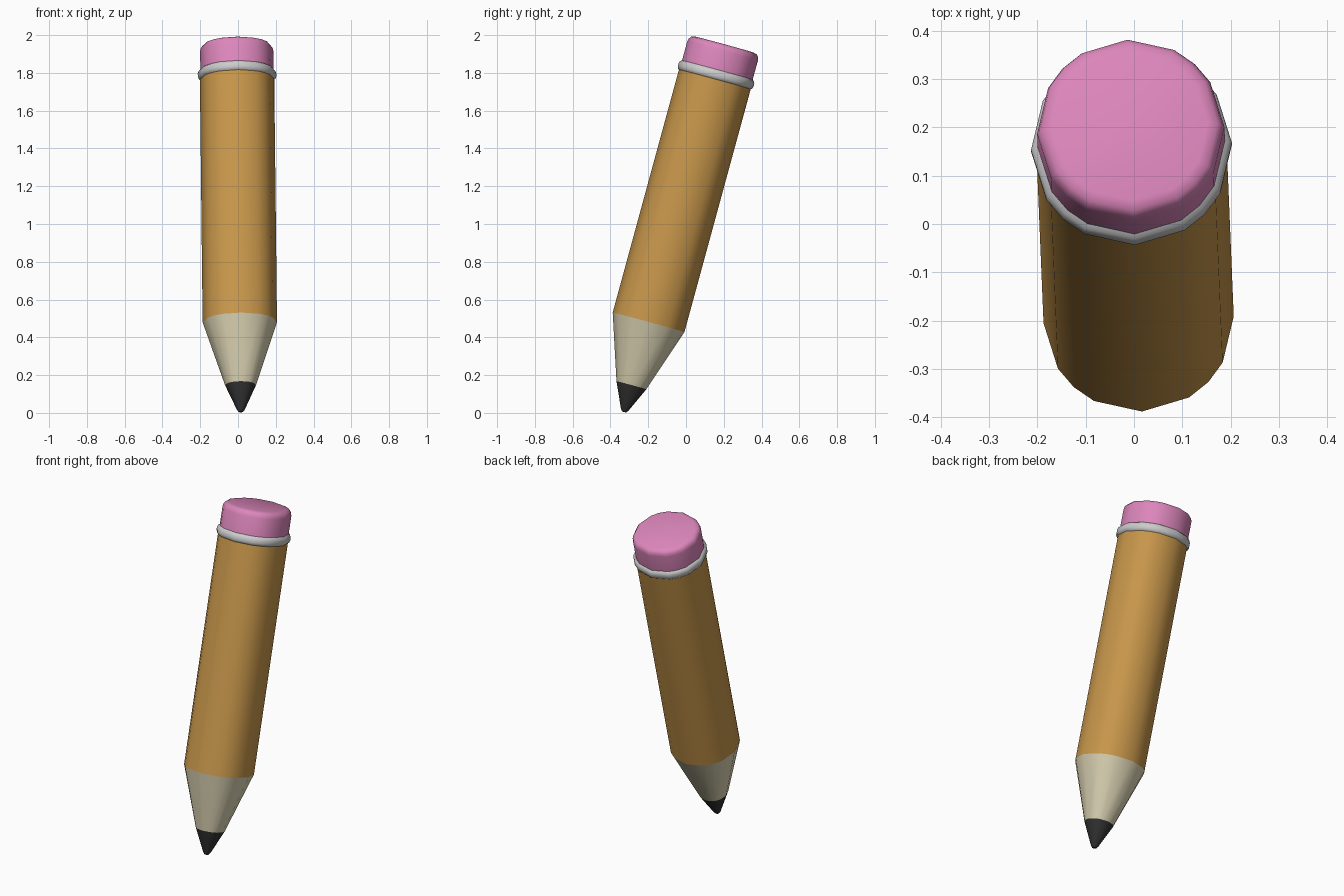
import bpy
import bmesh
from math import cos, sin, radians
from mathutils import Vector

if "Cube" in bpy.data.objects:
    bpy.data.objects.remove(bpy.data.objects["Cube"])

# Pencil axis, leaning back from the tip to the middle of the eraser's end
TIP = Vector((0.015, -0.329, 0.0))
END = Vector((-0.007, 0.203, 1.95))
AXIS = (END - TIP).normalized()
LENGTH = (END - TIP).length
SIDE = (Vector((1, 0, 0)) - AXIS * AXIS.x).normalized()
BACK = AXIS.cross(SIDE)

# Sixteen-sided cross-section with closer corners on the diagonals
ANGLES = [radians(90 * q + a + 2) for q in range(4) for a in (0, 30, 45, 60)]


def lathe(name, profile, color=None, angle=35):
    """Sweep (distance from tip, radius) points around the axis; radius 0 closes an end."""
    bm = bmesh.new()
    rings = []
    for t, r in profile:
        c = TIP + AXIS * t
        if r == 0:
            rings.append([bm.verts.new(c)] * len(ANGLES))
        else:
            rings.append([bm.verts.new(c + (SIDE * cos(a) + BACK * sin(a)) * r) for a in ANGLES])
    n = len(ANGLES)
    for low, high in zip(rings, rings[1:]):
        for i in range(n):
            j = (i + 1) % n
            bm.faces.new(list(dict.fromkeys((low[i], low[j], high[j], high[i]))))
    mesh = bpy.data.meshes.new(name)
    bm.to_mesh(mesh)
    bm.free()
    obj = bpy.data.objects.new(name, mesh)
    bpy.context.collection.objects.link(obj)
    if color:
        mat = bpy.data.materials.new(name + "_color")
        mat.diffuse_color = (*color, 1)
        mat.use_nodes = True
        mat.node_tree.nodes["Principled BSDF"].inputs["Base Color"].default_value = mat.diffuse_color
        mesh.materials.append(mat)
    bpy.ops.object.select_all(action='DESELECT')
    obj.select_set(True)
    bpy.context.view_layer.objects.active = obj
    bpy.ops.object.shade_smooth_by_angle(angle=radians(angle))
    return obj


# Graphite point with a small blunt end
lathe("lead", [(0.004, 0), (0.006, 0.012), (0.018, 0.021), (0.152, 0.082)], (0.035, 0.035, 0.035))

# Sharpened bare wood
lathe("wood_cone", [(0.152, 0.082), (0.497, 0.197)], (0.72, 0.66, 0.46))

# Painted shaft
lathe("shaft", [(0.497, 0.197), (1.85, 0.197)], (0.58, 0.31, 0.07))

# Rounded metal band
lathe("metal_band", [(1.828, 0.194), (1.834, 0.203), (1.846, 0.208), (1.862, 0.208),
                     (1.876, 0.203), (1.884, 0.190)], None, 60)

# Eraser with softened rim
lathe("eraser", [(1.86, 0.194), (LENGTH - 0.035, 0.194), (LENGTH - 0.018, 0.190),
                 (LENGTH - 0.006, 0.180), (LENGTH, 0.160), (LENGTH, 0)], (0.72, 0.24, 0.50), 50)
